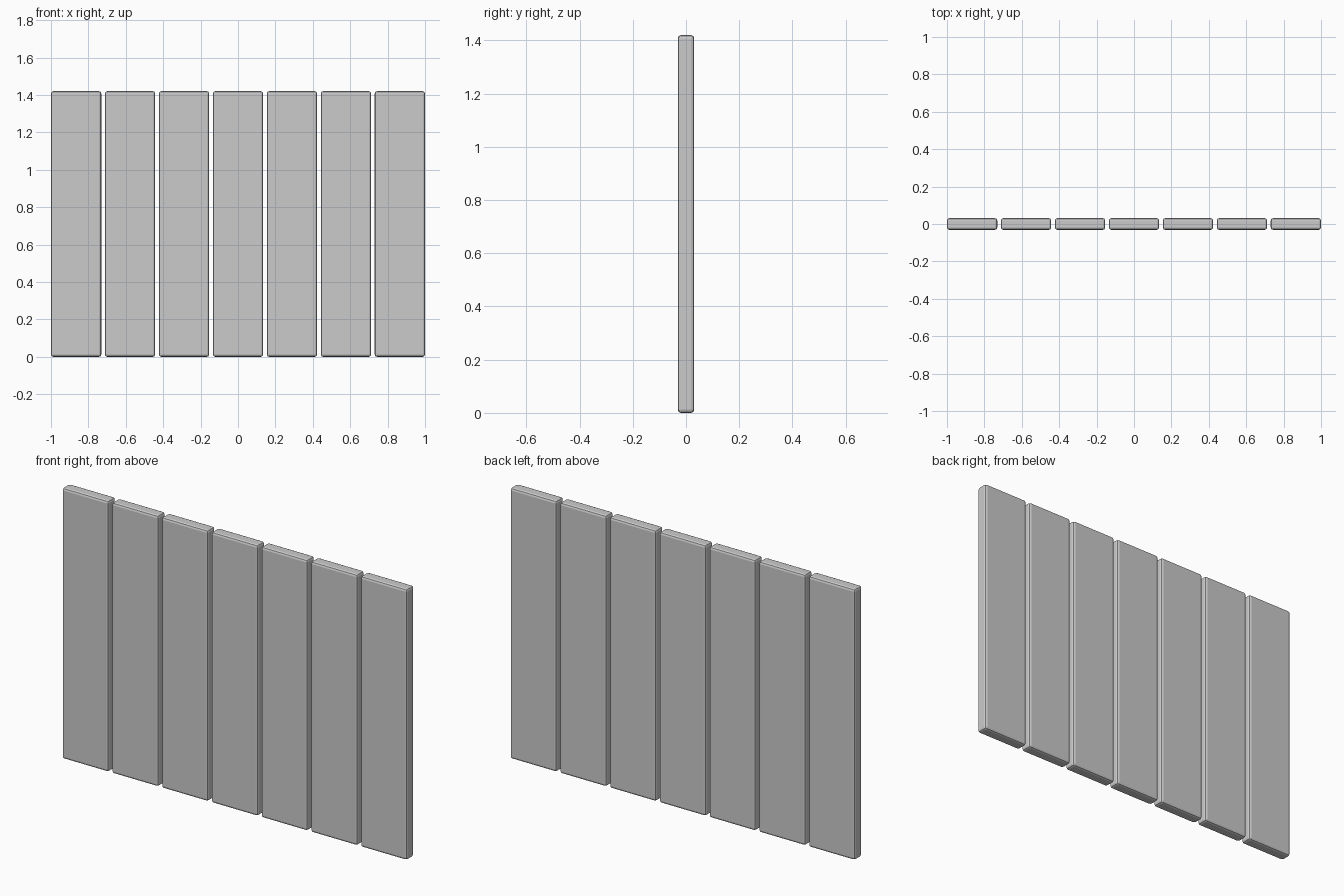
import bpy, bmesh

if "Cube" in bpy.data.objects:
    bpy.data.objects.remove(bpy.data.objects["Cube"])

COUNT, WIDTH, DEPTH, HEIGHT = 7, 0.269, 0.062, 1.42
PITCH = (2 - WIDTH) / (COUNT - 1)


def plank(name, x):
    # Upright board with softly rounded edges
    bm = bmesh.new()
    bmesh.ops.create_cube(bm, size=1)
    bmesh.ops.scale(bm, vec=(WIDTH, DEPTH, HEIGHT), verts=bm.verts)
    bmesh.ops.bevel(bm, geom=bm.edges[:], offset=0.012, segments=2,
                    profile=0.5, affect='EDGES')
    mesh = bpy.data.meshes.new(name)
    bm.to_mesh(mesh)
    bm.free()
    obj = bpy.data.objects.new(name, mesh)
    obj.location = (x, 0, HEIGHT / 2)
    bpy.context.collection.objects.link(obj)


# Row of evenly spaced planks
for i in range(COUNT):
    plank(f"plank_{i + 1}", -1 + WIDTH / 2 + i * PITCH)
